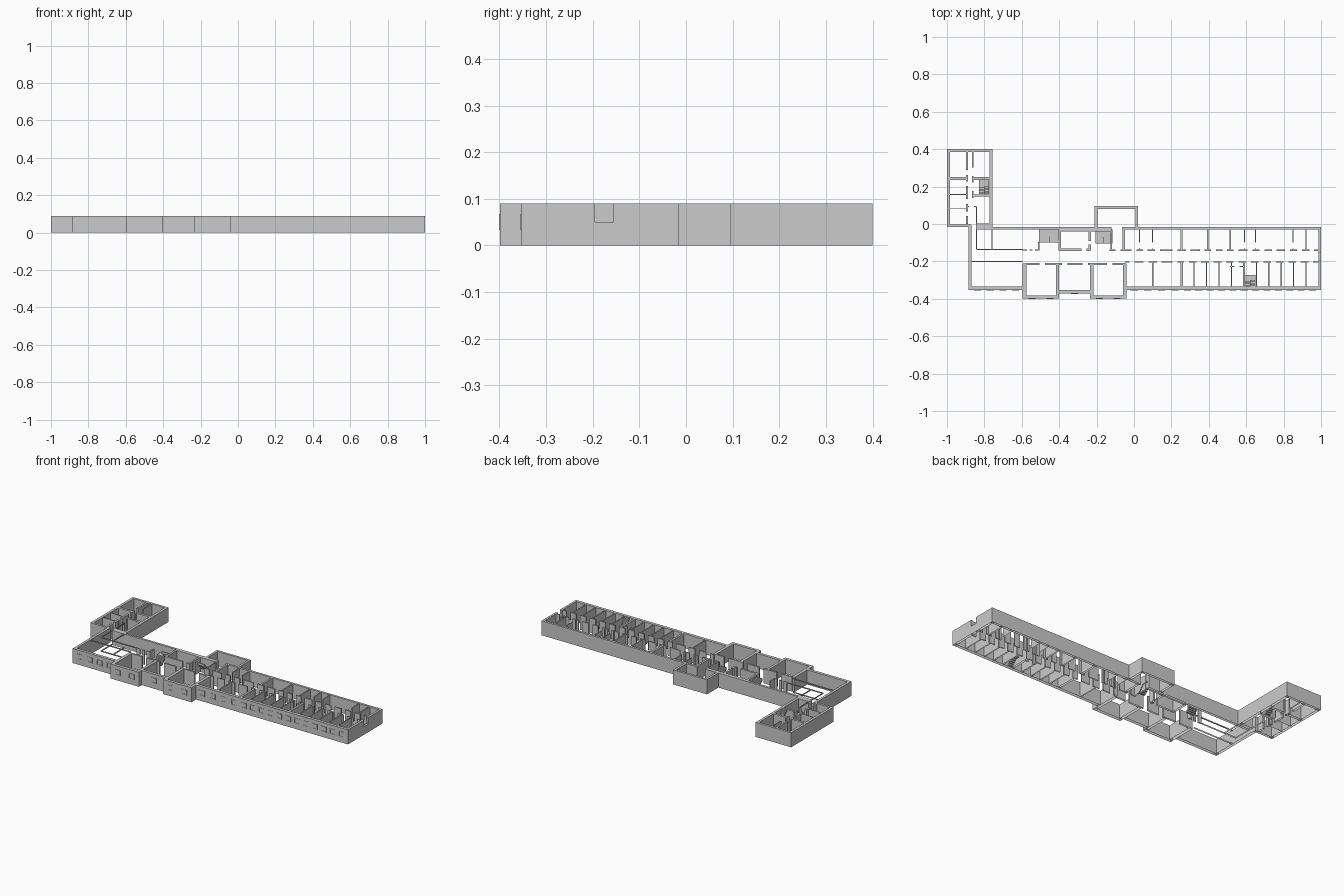
import bpy, bmesh
from mathutils import Matrix

if "Cube" in bpy.data.objects:
    bpy.data.objects.remove(bpy.data.objects["Cube"])

H = 0.09


def part(name, boxes):
    """One mesh of axis-aligned boxes (x0, x1, y0, y1, z0, z1), open where they meet the ground."""
    bm = bmesh.new()
    for x0, x1, y0, y1, z0, z1 in boxes:
        m = Matrix.Translation(((x0 + x1) / 2, (y0 + y1) / 2, (z0 + z1) / 2))
        m = m @ Matrix.Diagonal((x1 - x0, y1 - y0, z1 - z0, 1))
        bmesh.ops.create_cube(bm, size=1, matrix=m)
    under = [f for f in bm.faces if all(v.co.z < 1e-5 for v in f.verts)]
    bmesh.ops.delete(bm, geom=under, context='FACES_ONLY')
    me = bpy.data.meshes.new(name)
    bm.to_mesh(me)
    bm.free()
    ob = bpy.data.objects.new(name, me)
    bpy.context.collection.objects.link(ob)
    return ob


def run(a, b, gaps):
    """Split the span a..b at full-height door gaps."""
    out = []
    for g0, g1 in sorted(gaps):
        if g0 > a:
            out.append((a, g0))
        a = max(a, g1)
    if b > a:
        out.append((a, b))
    return out


def hwall(x0, x1, y, t=0.008, gaps=()):
    return [(a, b, y - t / 2, y + t / 2, 0, H) for a, b in run(x0, x1, gaps)]


def vwall(x, y0, y1, t=0.006, gaps=()):
    return [(x - t / 2, x + t / 2, a, b, 0, H) for a, b in run(y0, y1, gaps)]


def rails(walls):
    """Open partition: only a sill rail and a top rail of each wall."""
    return [(*w[:4], z, z + 0.006) for w in walls for z in (0, H - 0.006)]


def doors(centres, w=0.026):
    return [(c - w / 2, c + w / 2) for c in centres]


Z0, Z1 = 0.033, 0.067
frames = []


def window_wall(x0, x1, y, centres, w=0.038, t=0.018):
    """Front wall with outer face at y, and a raised frame per window."""
    for a, b in doors(centres, w):
        f, ya, yb = 0.005, y - 0.002, y + 0.002
        frames.extend([(a, b, ya, yb, Z0, Z0 + f), (a, b, ya, yb, Z1 - f, Z1),
                       (a, a + f, ya, yb, Z0 + f, Z1 - f),
                       (b - f, b, ya, yb, Z0 + f, Z1 - f)])
    return [(x0, x1, y, y + t, 0, H)]


def evenly(a, b, n):
    return [a + (b - a) * (i + 0.5) / n for i in range(n)]


# Front facade with two projecting bays
front = window_wall(-0.885, -0.595, -0.353, evenly(-0.87, -0.60, 4))
front += window_wall(-0.595, -0.40, -0.399, [-0.545, -0.45])
front += window_wall(-0.40, -0.235, -0.371, [-0.318])
front += window_wall(-0.235, -0.04, -0.399, [-0.185, -0.09])
front += window_wall(-0.04, 1.0, -0.353, evenly(-0.035, 0.255, 4) + evenly(0.255, 0.985, 12))
part("front_facade", front)
part("window_frames", frames)
bays = []
for x, t in ((-0.585, 0.020), (-0.408, 0.016), (-0.226, 0.018), (-0.049, 0.018)):
    bays += vwall(x, -0.381, -0.211, t)
part("bay_side_walls", bays)

# Back and end walls of the main block, right end has a high opening
back = hwall(-0.842, -0.12, -0.023, 0.014) + hwall(-0.065, 1.0, -0.023, 0.014)
back += vwall(-0.877, -0.353, -0.005, 0.016)
part("main_back_walls", back)
part("right_end_wall", [(0.986, 1.0, -0.353, -0.195, 0, H), (0.986, 1.0, -0.155, -0.016, 0, H),
                        (0.986, 1.0, -0.195, -0.155, 0, 0.05)])

# Rear annex
part("rear_annex", hwall(-0.21, 0.022, 0.088, 0.014) + vwall(-0.203, -0.022, 0.095, 0.014)
     + vwall(0.015, -0.022, 0.095, 0.014))

# Rear left wing, outer shell
part("wing_shell", hwall(-1.0, -0.757, 0.393, 0.014) + hwall(-1.0, -0.87, -0.009, 0.014)
     + hwall(-0.842, -0.757, -0.010, 0.028) + vwall(-0.992, -0.016, 0.4, 0.016)
     + vwall(-0.765, -0.022, 0.4, 0.016))

# Wing rooms
wing = hwall(-0.99, -0.893, 0.243, 0.014) + hwall(-0.862, -0.77, 0.243, 0.014)
wing += hwall(-0.862, -0.77, 0.153, 0.012)
wing += hwall(-0.99, -0.893, 0.158, 0.004) + hwall(-0.99, -0.893, 0.084, 0.004)
wing += vwall(-0.893, 0.0, 0.39, 0.011, doors([0.275, 0.215, 0.12, 0.055]))
wing += vwall(-0.862, 0.14, 0.39, 0.006, doors([0.28, 0.20], 0.045))
wing += hwall(-0.893, -0.842, 0.094, 0.005, doors([-0.868]))
part("wing_partitions", wing)

# Open railed partitions of the left hall
part("railed_partitions", rails(vwall(-0.842, -0.137, 0.094, 0.004)
                                + hwall(-0.842, -0.595, -0.137, 0.005)
                                + hwall(-0.87, -0.595, -0.2, 0.005)
                                + vwall(-0.76, -0.137, -0.022, 0.005)))

# Corridor walls
corr = hwall(-0.595, -0.505, -0.139, 0.007, doors([-0.565, -0.535], 0.014))
corr += hwall(-0.58, -0.049, -0.214, 0.010, doors([-0.49, -0.37, -0.26, -0.13], 0.03))
corr += hwall(-0.13, 0.99, -0.141, 0.007,
              doors([-0.085, 0.0, 0.06, 0.125, 0.22, 0.29, 0.365, 0.425, 0.485,
                     0.545, 0.62, 0.685, 0.75, 0.82, 0.885, 0.95]))
low_rooms = [0.255 + i * 0.0665 for i in range(11)]
corr += hwall(-0.049, 0.99, -0.203, 0.007,
              doors([-0.01, 0.065, 0.135, 0.22] + [x + 0.025 for x in low_rooms]))
part("corridor_walls", corr)

# Central small room and hall walls
hall = vwall(-0.397, -0.143, -0.022, 0.012) + vwall(-0.237, -0.143, -0.022, 0.012, [(-0.11, -0.09)])
hall += hwall(-0.40, -0.232, -0.138, 0.012, doors([-0.267]))
hall += hwall(-0.40, -0.12, -0.033, 0.012)
hall += vwall(-0.508, -0.143, -0.095, 0.008) + vwall(-0.122, -0.143, -0.045, 0.007)
hall += vwall(-0.055, -0.143, -0.022, 0.012)
part("hall_walls", hall)

# Room partitions, rear row
rear = []
for x in (0.395, 0.515, 0.92):
    rear += vwall(x, -0.141, -0.022, 0.007)
for x in (0.03, 0.10, 0.59, 0.65, 0.85):
    rear += vwall(x, -0.141, -0.022, 0.005, doors([-0.115], 0.03))
part("rear_partitions", rear + vwall(0.255, -0.141, -0.022, 0.011))

# Room partitions, front row
fr = vwall(0.10, -0.337, -0.203)
for i, x in enumerate(low_rooms):
    fr += vwall(x, -0.337, -0.203, 0.012 if i in (0, 5) else 0.006)
fr += hwall(0.515, 0.585, -0.228, 0.005, doors([0.55]))
part("front_partitions", fr)


def stair(name, x0, x1, y0, y1, top, n=6, flip=1):
    """Half-turn stair: lower flight, landing against the far side, upper flight."""
    xm, ym = (x0 + x1) / 2, y0 + (y1 - y0) * 0.55
    rise, d = top / (2 * n), (ym - y0) / n
    boxes = [(x0, x1, ym, y1, n * rise - 0.006, n * rise)]
    lo, hi = ((x0, xm), (xm, x1))[::flip]
    for i in range(n):
        ya, yb = y0 + i * d, y0 + (i + 1) * d
        za, zb = (i + 1) * rise, (2 * n - i) * rise
        boxes.append((*lo, ya, yb, max(0, za - 0.014), za))
        boxes.append((*hi, ya, yb, zb - 0.014, zb))
    part(name, boxes)


# Stairs
stair("left_stair", -0.508, -0.40, -0.10, -0.029, 0.09)
stair("centre_stair", -0.205, -0.115, -0.105, -0.03, 0.09, flip=-1)
stair("front_stair", 0.592, 0.65, -0.335, -0.272, 0.088, 5)
stair("wing_stair", -0.83, -0.775, 0.16, 0.236, 0.088, 5)
